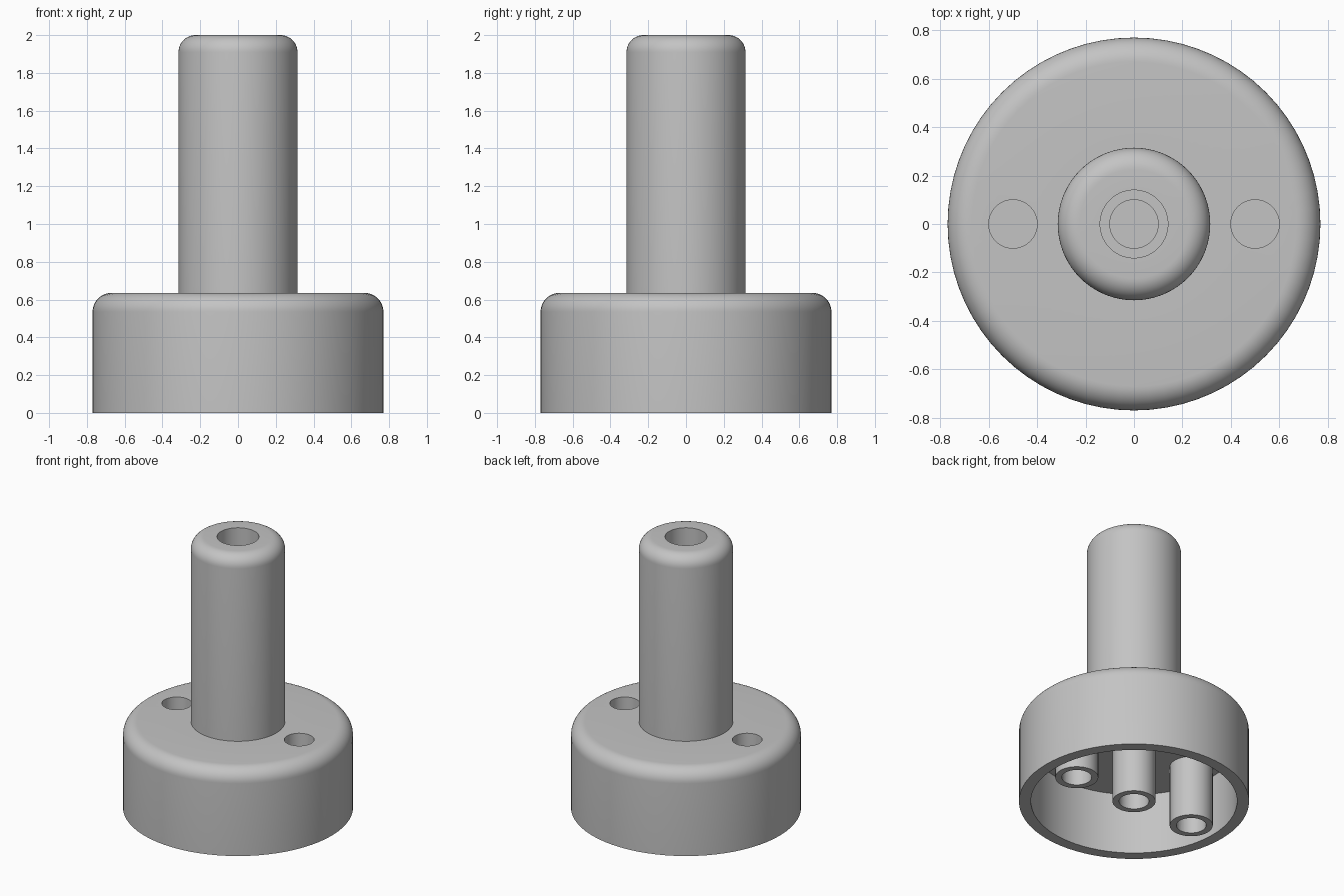
import bpy, bmesh, math
from mathutils import Matrix, Vector

cube = bpy.data.objects.get("Cube")
if cube:
    bpy.data.objects.remove(cube, do_unlink=True)

grey = bpy.data.materials.new("plain grey")
grey.use_nodes = True
colour = (0.55, 0.55, 0.55, 1)
grey.diffuse_color = colour
grey.node_tree.nodes["Principled BSDF"].inputs["Base Color"].default_value = colour

SEGMENTS = 72
BASE_R, BASE_TOP, FILLET = 0.77, 0.635, 0.1
CAVITY_R, CEILING = 0.69, 0.45
STEM_R, STEM_TOP = 0.315, 2.0
TUBE_R, BORE_R, COUNTERBORE_R = 0.144, 0.1, 0.14
SIDE_X = 0.5


def fillet(radius, top, size, steps=10):
    """Quarter round from a vertical wall up to a flat top."""
    angles = [math.pi / 2 * i / steps for i in range(steps + 1)]
    return [(radius - size + size * math.cos(a), top - size + size * math.sin(a)) for a in angles]


def lathe(name, profile, x=0):
    """Spin a profile of (radius, height) points about the vertical axis."""
    bm = bmesh.new()
    verts = [bm.verts.new((r, 0, z)) for r, z in profile]
    edges = [bm.edges.new(pair) for pair in zip(verts, verts[1:])]
    bmesh.ops.spin(bm, geom=verts + edges, cent=(0, 0, 0), axis=(0, 0, 1),
                   angle=2 * math.pi, steps=SEGMENTS, use_duplicate=False)
    bmesh.ops.remove_doubles(bm, verts=bm.verts, dist=1e-5)
    bmesh.ops.recalc_face_normals(bm, faces=bm.faces)
    bmesh.ops.translate(bm, verts=bm.verts, vec=(x, 0, 0))
    mesh = bpy.data.meshes.new(name)
    bm.to_mesh(mesh)
    bm.free()
    mesh.materials.append(grey)
    obj = bpy.data.objects.new(name, mesh)
    bpy.context.collection.objects.link(obj)
    return obj


def cylinder(name, radius, bottom, top, x=0):
    return lathe(name, [(0, bottom), (radius, bottom), (radius, top), (0, top)], x)


def combine(target, other, operation):
    mod = target.modifiers.new(operation, "BOOLEAN")
    mod.operation, mod.solver, mod.object = operation, "EXACT", other
    bpy.ops.object.select_all(action="DESELECT")
    bpy.context.view_layer.objects.active = target
    target.select_set(True)
    bpy.ops.object.modifier_apply(modifier=mod.name)
    bpy.data.objects.remove(other, do_unlink=True)


# Round hollow base, stem and central tube with its stepped bore
profile = [(0, 0.42), (BORE_R, 0.42), (BORE_R, 0), (TUBE_R, 0), (TUBE_R, CEILING),
           (CAVITY_R, CEILING), (CAVITY_R, 0), (BASE_R, 0)]
profile += fillet(BASE_R, BASE_TOP, FILLET)
profile += [(STEM_R, BASE_TOP)] + fillet(STEM_R, STEM_TOP, 0.09)
profile += [(COUNTERBORE_R, STEM_TOP), (COUNTERBORE_R, BASE_TOP),
            (BORE_R, BASE_TOP), (BORE_R, CEILING), (0, CEILING)]
body = lathe("stemmed_base", profile)

# Two side tubes, bored from above and below with a thin web between
for x in (-SIDE_X, SIDE_X):
    combine(body, cylinder("side_tube", TUBE_R, 0, 0.54, x), "UNION")
    combine(body, cylinder("lower_bore", BORE_R, -0.1, 0.42, x), "DIFFERENCE")
    combine(body, cylinder("upper_bore", BORE_R, CEILING, 0.8, x), "DIFFERENCE")

bpy.ops.object.select_all(action="DESELECT")
body.select_set(True)
bpy.context.view_layer.objects.active = body
bpy.ops.object.shade_smooth_by_angle(angle=math.radians(30))
